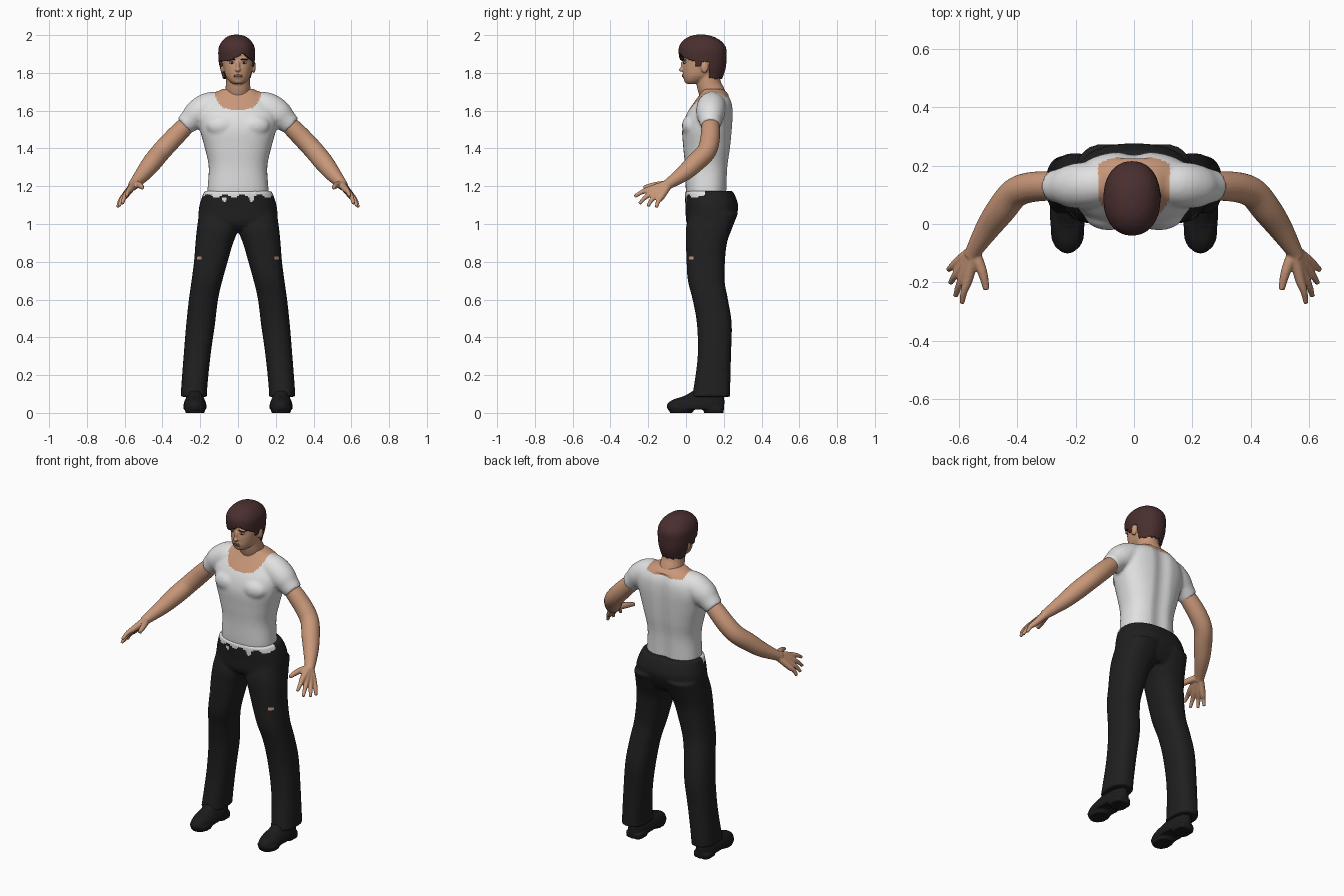
import bpy, bmesh, math
from mathutils import Vector, Matrix

if "Cube" in bpy.data.objects:
    bpy.data.objects.remove(bpy.data.objects["Cube"])


def material(name, r, g, b):
    m = bpy.data.materials.new(name)
    m.use_nodes = True
    m.diffuse_color = (r, g, b, 1)
    node = next(n for n in m.node_tree.nodes if n.type == 'BSDF_PRINCIPLED')
    node.inputs["Base Color"].default_value = (r, g, b, 1)
    node.inputs["Roughness"].default_value = 0.8
    return m


SKIN = material("skin", .58, .31, .19)
SHIRT = material("white cotton", .75, .75, .75)
CLOTH = material("black cloth", .014, .014, .014)
LEATHER = material("black leather", .011, .011, .012)
HAIR = material("dark brown hair", .068, .028, .028)
LIP = material("lip", .36, .16, .11)
EYE = material("eye white", .6, .57, .53)
DARK = material("eye dark", .03, .015, .012)


def spline(rows, steps=5):
    """Smooth curve through rows of numbers."""
    out, last = [], len(rows) - 1
    for i in range(last):
        a, b, c, d = (Vector(rows[min(max(i + k, 0), last)]) for k in (-1, 0, 1, 2))
        for s in range(steps):
            t = s / steps
            out.append(b + (c - a) * t / 2 + (a - b * 2.5 + c * 2 - d / 2) * t * t
                       + (b * 3 - a - c * 3 + d) * t ** 3 / 2)
    return out + [Vector(rows[last])]


def loft(bm, rings):
    """Closed skin over a list of point rings."""
    loops = [[bm.verts.new(p) for p in ring] for ring in rings]
    n = len(loops[0])
    faces = [bm.faces.new((a[i], a[(i + 1) % n], b[(i + 1) % n], b[i]))
             for a, b in zip(loops, loops[1:]) for i in range(n)]
    faces += [bm.faces.new(loops[0]), bm.faces.new(loops[-1])]
    bmesh.ops.recalc_face_normals(bm, faces=faces)


def stack(bm, rows, side=1, power=2.4, n=40):
    """Level rounded sections: height, inner x, outer x, front y, back y."""
    rings = []
    for z, x0, x1, y0, y1 in spline(rows):
        ring = []
        for k in range(n):
            c, s = math.cos(math.tau * k / n), math.sin(math.tau * k / n)
            px = math.copysign(abs(c) ** (2 / power), c) * (x1 - x0) / 2
            py = math.copysign(abs(s) ** (2 / power), s) * (y1 - y0) / 2
            ring.append((side * ((x0 + x1) / 2 + px), (y0 + y1) / 2 + py, z))
        rings.append(ring)
    loft(bm, rings)


def even(rows, shift=0):
    return [(z, shift - w, shift + w, f, b) for z, w, f, b in rows]


def tube(bm, rows, side=1, n=20):
    """Round limb through rows of x, y, z, radius."""
    pts = spline(rows)
    rings = []
    for i, p in enumerate(pts):
        t = (pts[min(i + 1, len(pts) - 1)] - pts[max(i - 1, 0)]).xyz.normalized()
        u = t.cross(Vector((.3, .6, 1))).normalized()
        v = t.cross(u)
        ring = [p.xyz + (u * math.cos(math.tau * k / n) + v * math.sin(math.tau * k / n)) * p.w
                for k in range(n)]
        rings.append([(side * q.x, q.y, q.z) for q in ring])
    loft(bm, rings)


def ball(bm, centre, size):
    bmesh.ops.create_uvsphere(bm, u_segments=20, v_segments=12, radius=1,
                              matrix=Matrix.Translation(centre) @ Matrix.Diagonal((*size, 1)))


def finish(name, bm, mats, voxel=0, smooth=3, rule=None):
    """Make an object, fuse its pieces, then colour faces by rule."""
    mesh = bpy.data.meshes.new(name)
    bm.to_mesh(mesh)
    bm.free()
    obj = bpy.data.objects.new(name, mesh)
    bpy.context.collection.objects.link(obj)
    if voxel:
        mod = obj.modifiers.new("fuse", 'REMESH')
        mod.mode, mod.voxel_size = 'VOXEL', voxel
        mod = obj.modifiers.new("soften", 'SMOOTH')
        mod.factor, mod.iterations = .5, smooth
        graph = bpy.context.evaluated_depsgraph_get()
        obj.data = bpy.data.meshes.new_from_object(obj.evaluated_get(graph))
        obj.modifiers.clear()
        obj.data.name = name
    obj.data.materials.clear()
    for m in mats:
        obj.data.materials.append(m)
    for p in obj.data.polygons:
        p.use_smooth = True
        p.material_index = rule(*p.center) if rule else 0
    return obj


SIDES = (1, -1)

# Shirt: torso and short sleeves, with the bare scoop at the neck
bm = bmesh.new()
stack(bm, even([(1.1, .155, .02, .215), (1.17, .162, 0, .218), (1.3, .155, -.005, .224),
                (1.4, .175, -.014, .237), (1.5, .202, -.02, .246), (1.58, .212, .002, .25),
                (1.64, .185, .04, .245), (1.685, .135, .072, .225), (1.715, .085, .09, .195)]))
for s in SIDES:
    tube(bm, [(.08, .14, 1.635, .066), (.15, .135, 1.62, .078), (.21, .13, 1.585, .076),
              (.25, .13, 1.55, .062), (.284, .13, 1.52, .053)], s)
    ball(bm, (s * .085, .03, 1.52), (.085, .052, .06))


def neckline(x, y, z):
    low = 1.605 + .08 * (x / .125) ** 4 if y < .13 else 1.672
    return int(abs(x) < .125 and z > low)


shirt = finish("shirt", bm, [SHIRT, SKIN], .009, 6, neckline)
for v in shirt.data.vertices:  # groove along the spine
    if v.co.y > .16 and abs(v.co.x) < .07 and v.co.z < 1.68:
        v.co.y -= .006 * (1 + math.cos(math.pi * v.co.x / .07))

# Arms with hands
bm = bmesh.new()
wrist = (.547, -.088, 1.215)
tips = [(.59, -.272, 1.145), (.612, -.247, 1.108), (.63, -.203, 1.094), (.637, -.157, 1.088)]
for s in SIDES:
    tube(bm, [(.24, .13, 1.555, .044), (.3, .13, 1.497, .05), (.36, .125, 1.435, .052),
              (.41, .105, 1.38, .052), (.455, .05, 1.325, .051), (.5, -.012, 1.268, .043),
              (*wrist, .029), (.557, -.11, 1.202, .027)], s)
    for i, tip in enumerate(tips):
        knuckle = Vector((.568, -.185, 1.185)).lerp(Vector((.603, -.13, 1.145)), i / 3)
        middle = knuckle.lerp(Vector(tip), .5) + Vector((.004, -.003, .005))
        tube(bm, [(*wrist, .022), (*knuckle, .018), (*middle, .0125), (*tip, .009)], s, 12)
    tube(bm, [(.545, -.1, 1.21, .02), (.52, -.165, 1.205, .017),
              (.506, -.225, 1.192, .011)], s, 12)
finish("arms", bm, [SKIN], .005, 2)

# Trousers: hips and two flared legs
bm = bmesh.new()
stack(bm, even([(.97, .16, .03, .22), (1.01, .207, .002, .25), (1.08, .207, -.002, .276),
                (1.13, .195, -.005, .268), (1.175, .178, -.006, .247)]))
for s in SIDES:
    stack(bm, [(.085, .163, .304, .03, .234), (.13, .163, .301, .04, .234),
               (.3, .146, .288, .062, .238), (.47, .122, .274, .058, .242),
               (.6, .106, .26, .035, .222), (.7, .083, .246, .01, .204),
               (.8, .055, .233, .003, .206), (.9, .026, .225, 0, .217),
               (.98, -.005, .217, 0, .245), (1.06, -.01, .205, .02, .277)], s)


def patches(x, y, z):
    if abs(abs(x) - .205) < .012 and abs(z - .82) < .006 and y < .1:
        return 2
    ragged = z > 1.148 + .011 * math.sin(70 * x) and y < .1
    return int(ragged or (y < .1 and math.hypot(abs(x) - .072, z - 1.13) < .011))


finish("trousers", bm, [CLOTH, SHIRT, SKIN], .008, 3, patches)

# Shoes with a raised arch between sole and heel
bm = bmesh.new()
for s in SIDES:
    stack(bm, [(.018, .168, .288, -.098, .2), (.045, .168, .288, -.1, .203),
               (.07, .176, .28, -.07, .203), (.09, .185, .272, -.01, .2),
               (.13, .19, .268, .06, .195)], s, 2.3)
    stack(bm, [(0, .178, .278, -.085, .035), (.03, .17, .286, -.095, .05)], s)
    stack(bm, [(0, .176, .28, .095, .198), (.03, .174, .282, .09, .202)], s, 3)
finish("shoes", bm, [LEATHER], .006, 2)

# Head: skull, jaw, neck, nose and ears
bm = bmesh.new()
stack(bm, even([(1.742, .028, .004, .06), (1.757, .047, -.008, .1), (1.785, .066, -.014, .15),
                (1.825, .076, -.016, .185), (1.865, .081, -.012, .197), (1.92, .08, -.014, .197),
                (1.96, .06, .015, .175), (1.982, .03, .06, .13)]), power=2.2)
tube(bm, [(0, .145, 1.62, .088), (0, .14, 1.685, .071), (0, .122, 1.735, .065),
          (0, .112, 1.8, .064)])
ball(bm, (0, -.017, 1.836), (.009, .012, .028))
ball(bm, (0, -.024, 1.816), (.014, .015, .01))
ball(bm, (0, -.008, 1.785), (.027, .012, .014))
ball(bm, (0, .004, 1.757), (.022, .013, .013))
for s in SIDES:
    ball(bm, (s * .083, .098, 1.832), (.011, .02, .033))
    ball(bm, (s * .03, -.006, 1.873), (.028, .01, .008))
finish("head", bm, [SKIN], .005, 2)

# Lips, eyes and brows
bm = bmesh.new()
for z in (1.781, 1.789):
    ball(bm, (0, -.016, z), (.022, .006, .004))
finish("lips", bm, [LIP])
for name, mat, y, z, size in (("eyes", EYE, -.006, 1.854, (.014, .007, .006)),
                              ("irises", DARK, -.011, 1.854, (.006, .004, .006)),
                              ("brows", DARK, -.012, 1.872, (.02, .006, .004))):
    bm = bmesh.new()
    for s in SIDES:
        ball(bm, (s * .032, y, z), size)
    finish(name, bm, [mat])

# Hair: a cap trimmed along the hairline, fringe swept to one side
bm = bmesh.new()
stack(bm, even([(1.75, .068, .06, .183), (1.79, .08, .0, .2), (1.83, .091, -.022, .211),
                (1.88, .097, -.036, .215), (1.93, .096, -.039, .213), (1.965, .08, -.022, .19),
                (1.99, .053, .012, .15), (2.002, .02, .05, .11)], -.007), power=2.2)
hair = finish("hair", bm, [HAIR], .006, 3)


def hairline(x, y):
    if y > .125:
        return 1.772 + .004 * math.sin(200 * x)
    if y > .08:
        return 1.856
    if y > .05:
        return 1.835
    return 1.862 + max(0, x + .05) * .5 if x < .03 else 1.902 - (x - .03) * .75


bm = bmesh.new()
bm.from_mesh(hair.data)
trim = [f for f in bm.faces
        if f.calc_center_median().z < hairline(*f.calc_center_median().xy)]
bmesh.ops.delete(bm, geom=trim, context='FACES')
bm.to_mesh(hair.data)
bm.free()
mod = hair.modifiers.new("thickness", 'SOLIDIFY')
mod.thickness, mod.offset = .014, -1
